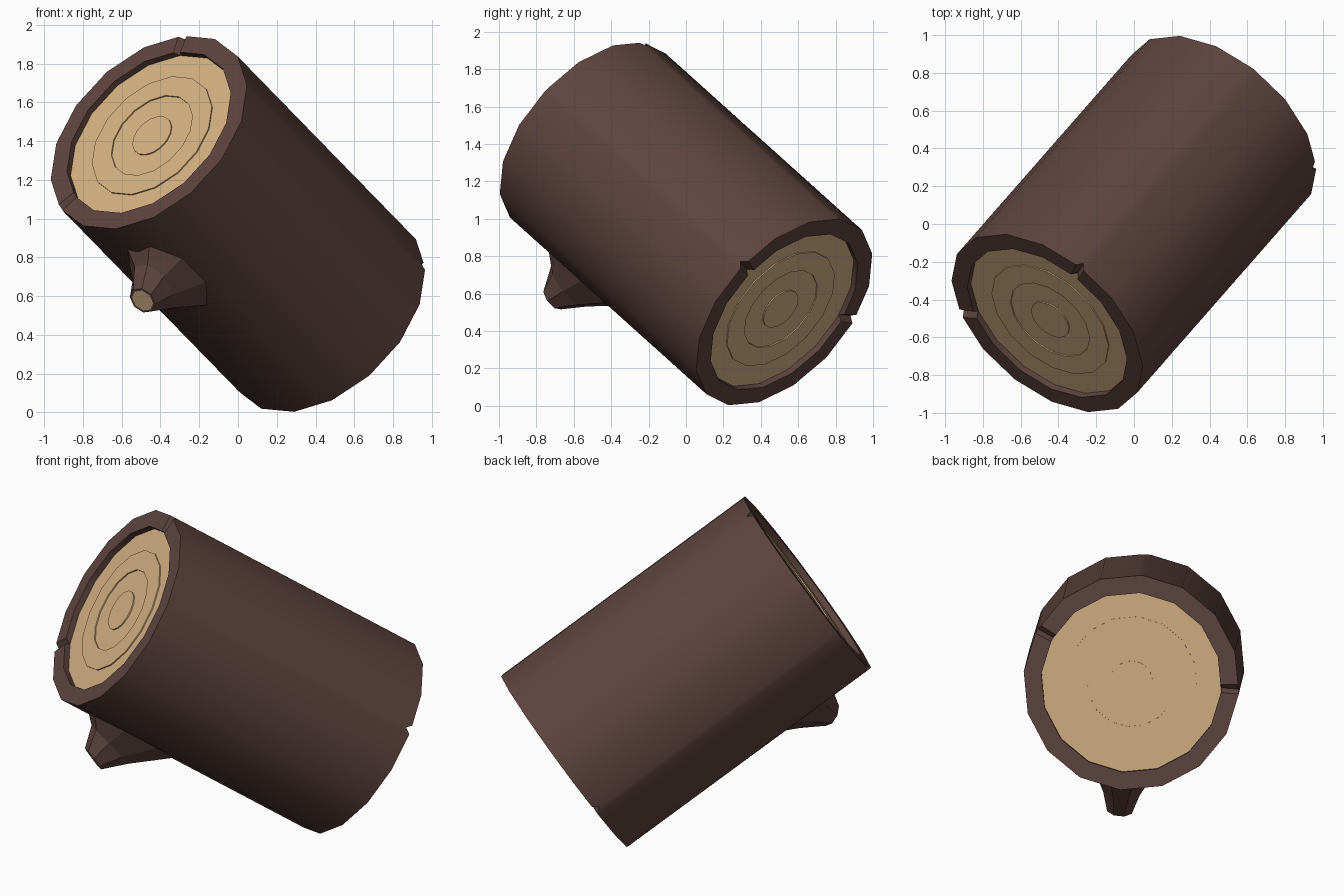
import bpy, bmesh, math
from mathutils import Vector, Matrix

if "Cube" in bpy.data.objects:
    bpy.data.objects.remove(bpy.data.objects["Cube"])

SIDES, R, R_IN = 16, 0.605, 0.505
RECESS, NOTCH, HALF_NOTCH = 0.035, 0.034, 0.045
CENTRE = Vector((0, 0, 0.973))
end = Vector((-0.46, -0.525, 0.472))      # centre of the front end, relative to CENTRE
H = end.length
f = end.normalized()
u = Vector((-0.025, 0.426, 0.447))        # direction of one corner of the log
u = (u - f * u.dot(f)).normalized()
w = f.cross(u)
M = Matrix((u, w, f)).transposed().to_4x4()
M.translation = CENTRE


def material(name, col):
    m = bpy.data.materials.new(name)
    m.diffuse_color = (*col, 1)
    m.use_nodes = True
    m.node_tree.nodes["Principled BSDF"].inputs["Base Color"].default_value = m.diffuse_color
    return m


bark_mat = material("dark brown bark", (0.112, 0.058, 0.050))
wood_mat = material("pale cut wood", (0.658, 0.440, 0.223))


def finish(bm, name, mat):
    bmesh.ops.recalc_face_normals(bm, faces=bm.faces)
    me = bpy.data.meshes.new(name)
    bm.to_mesh(me)
    bm.free()
    me.transform(M)
    me.materials.append(mat)
    ob = bpy.data.objects.new(name, me)
    bpy.context.collection.objects.link(ob)
    bpy.ops.object.select_all(action='DESELECT')
    ob.select_set(True)
    bpy.context.view_layer.objects.active = ob
    bpy.ops.object.shade_smooth_by_angle(angle=math.radians(28))
    return ob


def angle_of(d):
    d = Vector(d)
    return math.atan2(d.dot(w), d.dot(u)) % math.tau


def poly(radius, a, z):
    """Point on the 16-sided outline at any angle."""
    step = math.tau / SIDES
    off = (a % step) - step / 2
    r = radius * math.cos(step / 2) / math.cos(off)
    return Vector((r * math.cos(a), r * math.sin(a), z))


def bridge(bm, a, b):
    n = len(a)
    for i in range(n):
        bm.faces.new((a[i], a[(i + 1) % n], b[(i + 1) % n], b[i]))


# Bark: tube with a rim at both ends and V notches cut in each rim
notches = [(angle_of((0.16, 0.27, 0.45)), 1), (angle_of((-0.45, 0.05, -0.38)), 1),
           (angle_of((0.46, -0.20, 0.235)), -1), (angle_of((-0.435, 0.35, -0.035)), -1)]
cols = []
for i in range(SIDES):
    a = i * math.tau / SIDES
    if all(abs((a - n + math.pi) % math.tau - math.pi) > HALF_NOTCH * 1.3 for n, s in notches):
        cols.append((a, 0, 0))
for n, s in notches:
    cols += [((n - HALF_NOTCH) % math.tau, 0, 0), ((n + HALF_NOTCH) % math.tau, 0, 0),
             (n, NOTCH if s > 0 else 0, NOTCH if s < 0 else 0)]
cols.sort()
bm = bmesh.new()
loops = [
    [bm.verts.new(poly(R_IN, a, H - RECESS - 0.02)) for a, t, b in cols],
    [bm.verts.new(poly(R_IN, a, H - t)) for a, t, b in cols],
    [bm.verts.new(poly(R, a, H - t)) for a, t, b in cols],
    [bm.verts.new(poly(R, a, -H + b)) for a, t, b in cols],
    [bm.verts.new(poly(R_IN, a, -H + b)) for a, t, b in cols],
    [bm.verts.new(poly(R_IN, a, -H + RECESS + 0.02)) for a, t, b in cols],
]
for a, b in zip(loops, loops[1:]):
    bridge(bm, a, b)
finish(bm, "bark", bark_mat)


# Cut ends: recessed discs with shallow stepped growth rings
def cut_end(name, sign):
    bm = bmesh.new()
    prev, h = None, 0.0
    base = H - RECESS
    steps = [R_IN, 0.37, 0.25, 0.12]
    for k, r in enumerate(steps):
        heights = [0.0] if k == 0 else [h, 0.007 - h]
        for hh in heights:
            ring = [bm.verts.new(poly(r, i * math.tau / SIDES, sign * (base + hh)))
                    for i in range(SIDES)]
            if prev:
                bridge(bm, prev, ring)
            prev, h = ring, hh
    bm.faces.new(prev)
    ob = finish(bm, name, wood_mat)
    want = f * sign
    if ob.data.polygons[0].normal.dot(want) < 0:
        ob.data.flip_normals()


cut_end("front_cut_end", 1)
cut_end("back_cut_end", -1)

# Branch stub: flared eight-sided stem leaning towards the front end
a0 = angle_of((-0.225, -0.406, -0.67))
rad = Vector((math.cos(a0), math.sin(a0), 0))
cir = Vector((-math.sin(a0), math.cos(a0), 0))
fwd = Vector((0, 0, 1))
N = 8
ANG = [(i + 0.5) * math.tau / N for i in range(N)]


def ring_points(t, half_t, half_c, h, tilt):
    return [fwd * (t + half_t * math.cos(a)) + cir * (half_c * math.sin(a))
            + rad * (h - tilt * math.cos(a)) for a in ANG]


base = []
for a in ANG:
    p = 0.35 * math.sin(a)
    base.append(fwd * (0.37 + 0.31 * math.cos(a)) + (rad * math.cos(p) + cir * math.sin(p)) * 0.58)
tip = ring_points(0.49, 0.068, 0.075, 0.815, 0.031)
inner = ring_points(0.49, 0.056, 0.062, 0.815, 0.026)
bm = bmesh.new()
rings = [[bm.verts.new(p) for p in pts] for pts in
         (base, ring_points(0.445, 0.15, 0.11, 0.70, 0.045), tip, inner)]
for a, b in zip(rings, rings[1:]):
    bridge(bm, a, b)
cap = bm.faces.new(rings[-1])
cap.material_index = 1
stub = finish(bm, "branch_stub", bark_mat)
stub.data.materials.append(wood_mat)
for p in stub.data.polygons:
    p.use_smooth = False
    p.material_index = 1 if len(p.vertices) == N else 0
